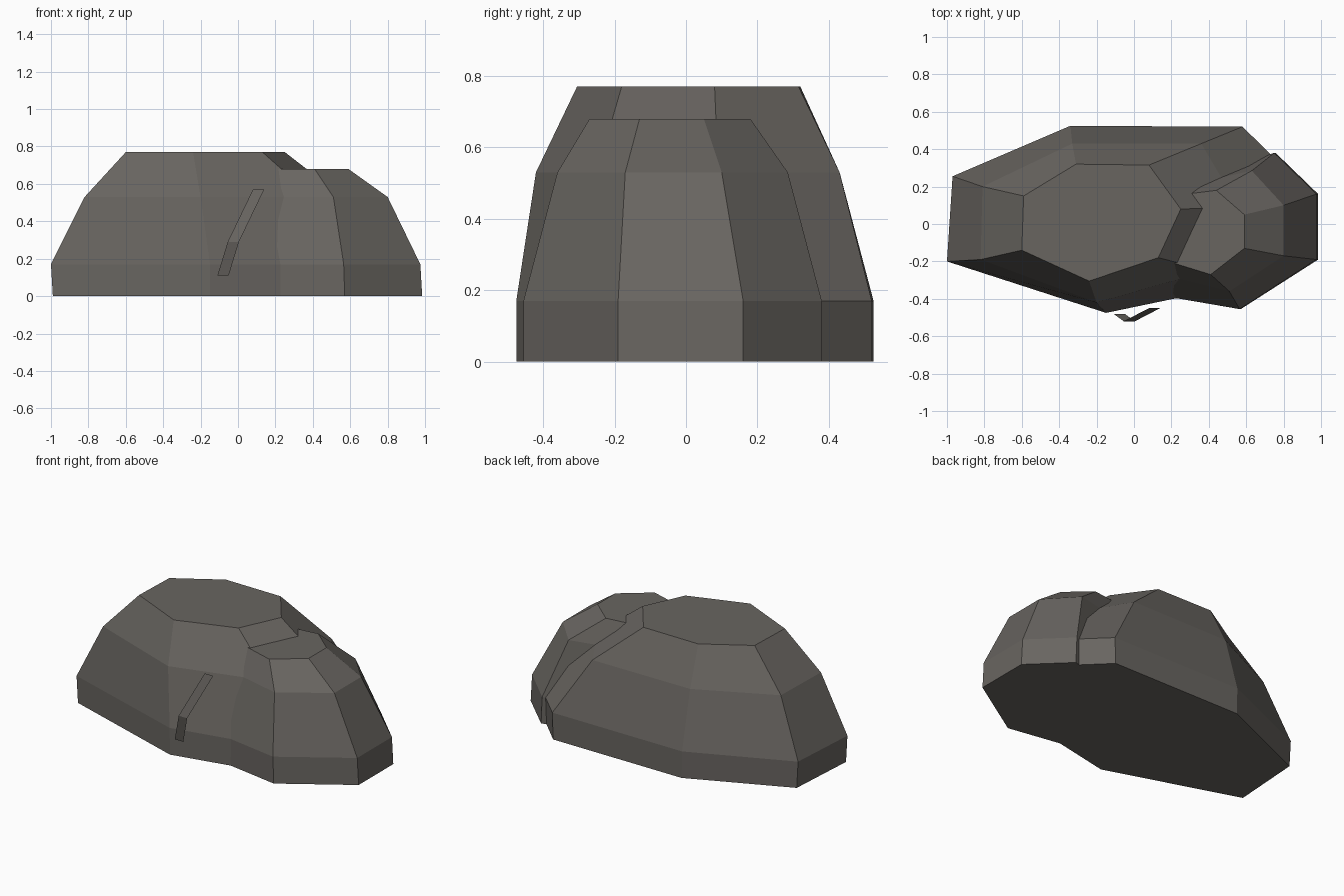
import bpy
import bmesh

default_cube = bpy.data.objects.get("Cube")
if default_cube:
    bpy.data.objects.remove(default_cube, do_unlink=True)

# One warm dark grey for all the stone
stone = bpy.data.materials.new("dark warm grey stone")
stone.use_nodes = True
stone_colour = (0.14, 0.13, 0.118, 1)
stone.diffuse_color = stone_colour
shader = next(n for n in stone.node_tree.nodes if n.type == "BSDF_PRINCIPLED")
shader.inputs["Base Color"].default_value = stone_colour
shader.inputs["Roughness"].default_value = 0.9


def finish(bm, name):
    """Turn a bmesh into a flat shaded stone object."""
    mesh = bpy.data.meshes.new(name)
    bm.to_mesh(mesh)
    bm.free()
    mesh.materials.append(stone)
    rock = bpy.data.objects.new(name, mesh)
    bpy.context.scene.collection.objects.link(rock)
    return rock


def boulder(name, heights, ridges, foot_scale):
    """Loft rings of facets; each ridge runs from the foot to the crown."""
    bm = bmesh.new()
    rings = []
    for level, height in enumerate(heights):
        rings.append([bm.verts.new((*ridge[level], height)) for ridge in ridges])
    # The foot repeats the lowest ring on the ground
    foot = [bm.verts.new((v.co.x * foot_scale, v.co.y, 0)) for v in rings[0]]
    rings.insert(0, foot)
    count = len(ridges)
    for lower, upper in zip(rings, rings[1:]):
        for i in range(count):
            j = (i + 1) % count
            bm.faces.new((lower[i], lower[j], upper[j], upper[i]))
    bm.faces.new(rings[-1])
    bm.faces.new(list(reversed(foot)))
    bmesh.ops.recalc_face_normals(bm, faces=bm.faces)
    return finish(bm, name)


# Large boulder, ridges counterclockwise from the front right corner
boulder("large_boulder", (0.17, 0.53, 0.77), (
    ((-1, -0.2), (-0.82, -0.19), (-0.6, -0.14)),
    ((-0.15, -0.475), (-0.2, -0.42), (-0.24, -0.305)),
    ((0.5, -0.34), (0.4, -0.25), (0.13, -0.18)),
    ((0.97, 0.14), (0.56, 0.09), (0.25, 0.08)),
    ((0.58, 0.52), (0.36, 0.43), (0.08, 0.315)),
    ((-0.34, 0.525), (-0.33, 0.43), (-0.31, 0.32)),
    ((-0.97, 0.255), (-0.81, 0.2), (-0.59, 0.15)),
), 0.99)

# Small boulder leaning into the left side of the large one
boulder("small_boulder", (0.17, 0.53, 0.68), (
    ((0.1, -0.375), (0.15, -0.27), (0.15, -0.19)),
    ((0.565, -0.455), (0.51, -0.36), (0.41, -0.27)),
    ((0.975, -0.19), (0.8, -0.17), (0.59, -0.13)),
    ((0.975, 0.16), (0.8, 0.1), (0.59, 0.05)),
    ((0.75, 0.38), (0.63, 0.285), (0.44, 0.18)),
    ((0.3, 0.25), (0.25, 0.2), (0.2, 0.15)),
), 1.01)

# Thin bent sliver of stone standing off the front
bm = bmesh.new()
width = 0.06
pairs = []
for x, y, z in ((-0.11, -0.48, 0.11), (-0.055, -0.52, 0.29), (0.08, -0.45, 0.57)):
    pairs.append([bm.verts.new((x + dx, y, z)) for dx in (0, width)])
for low, high in zip(pairs, pairs[1:]):
    bm.faces.new((low[0], low[1], high[1], high[0]))
finish(bm, "front_sliver")
